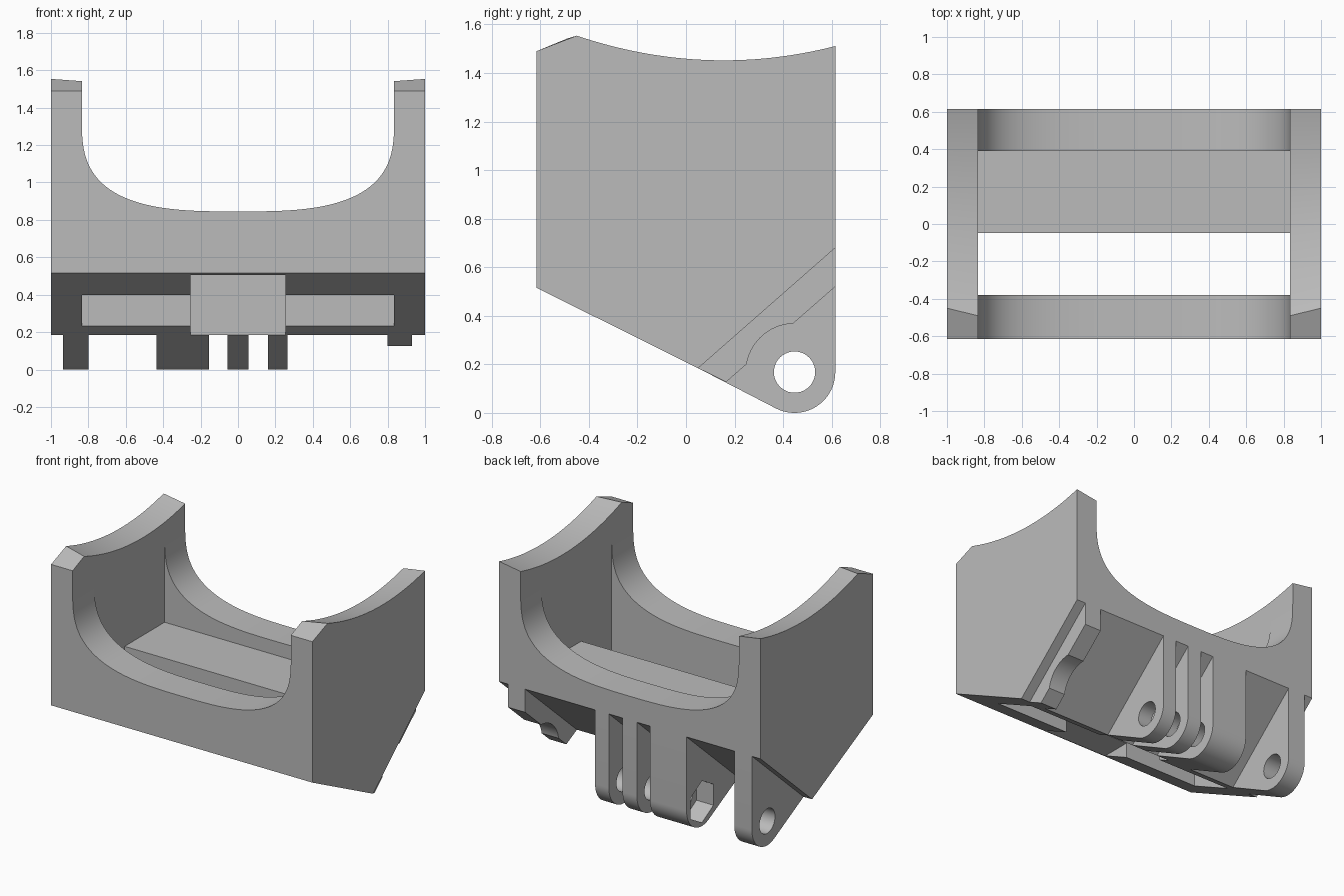
import bpy
import bmesh
from math import cos, sin, pi, radians

cube = bpy.data.objects.get("Cube")
if cube:
    bpy.data.objects.remove(cube)

grey = bpy.data.materials.new("mid grey")
grey.use_nodes = True
grey.diffuse_color = (0.5, 0.5, 0.5, 1)
grey.node_tree.nodes["Principled BSDF"].inputs["Base Color"].default_value = (0.5, 0.5, 0.5, 1)


def loft(name, sections):
    """Closed solid through matching rings of points."""
    bm = bmesh.new()
    rings = [[bm.verts.new(p) for p in ring] for ring in sections]
    for a, b in zip(rings, rings[1:]):
        for i in range(len(a)):
            j = (i + 1) % len(a)
            bm.faces.new((a[i], a[j], b[j], b[i]))
    bm.faces.new(rings[0])
    bm.faces.new(rings[-1])
    bmesh.ops.recalc_face_normals(bm, faces=bm.faces)
    mesh = bpy.data.meshes.new(name)
    bm.to_mesh(mesh)
    bm.free()
    mesh.materials.append(grey)
    obj = bpy.data.objects.new(name, mesh)
    bpy.context.collection.objects.link(obj)
    return obj


def prism_x(name, profile, x0, x1):
    return loft(name, [[(x, y, z) for y, z in profile] for x in (x0, x1)])


def prism_y(name, profile, y0, y1):
    return loft(name, [[(x, y, z) for x, z in profile] for y in (y0, y1)])


def box(name, x, y0, y1, z0, z1):
    return prism_x(name, [(y0, z0), (y1, z0), (y1, z1), (y0, z1)], -x, x)


def circle(r, n, start=0.0, end=2 * pi, closed=True):
    steps = n if closed else n - 1
    return [(PIN_Y + r * cos(start + (end - start) * i / steps),
             PIN_Z + r * sin(start + (end - start) * i / steps)) for i in range(n)]


def combine(target, tool, operation):
    mod = target.modifiers.new(operation, "BOOLEAN")
    mod.operation = operation
    mod.solver = "EXACT"
    mod.object = tool
    bpy.context.view_layer.objects.active = target
    bpy.ops.object.modifier_apply(modifier=mod.name)
    bpy.data.objects.remove(tool)


PIN_Y, PIN_Z = 0.447, 0.168
HALF_Y, INNER_X = 0.615, 0.835
KEEL = (0.05, 0.184)


# Outer body: sloped underside, dished top that drops towards the inside
def body_section(x, drop, peak):
    ring = [(x, -HALF_Y, 0.515), (x, *KEEL), (x, HALF_Y, 0.68)]
    n = 32
    for i in range(n + 1):
        y = HALF_Y + (peak - HALF_Y) * i / n
        ring.append((x, y, 1.452 - drop + (y - 0.155) ** 2 / 3.6))
    return ring + [(x, -HALF_Y, 1.49)]


outer, inner = (0, -0.45), (0.026, -0.49)
body = loft("cradle_body", [body_section(-1, *outer), body_section(-INNER_X, *inner),
                            body_section(INNER_X, *inner), body_section(1, *outer)])

# Hollow inside, floor opening and recess under the middle
combine(body, box("cavity", INNER_X, -0.38, 0.39, 0.75, 2), "DIFFERENCE")
combine(body, box("floor_opening", INNER_X, -0.38, -0.047, 0, 1), "DIFFERENCE")
combine(body, box("under_recess", 0.255, -0.8, KEEL[0], 0, 0.505), "DIFFERENCE")

# Saddle curve through the front and back walls
saddle = [(INNER_X, 2), (-INNER_X, 2)]
for i in range(65):
    t = pi + pi * i / 64
    c, s = cos(t), sin(t)
    x = INNER_X * abs(c) ** (2 / 3) * (1 if c > 0 else -1)
    saddle.append((x, 1.345 - 0.5 * abs(s) ** (2 / 3)))
combine(body, prism_y("saddle_cut", saddle, -0.8, 0.8), "DIFFERENCE")

# Hinge lugs with a pin hole
lug = [KEEL] + circle(0.168, 24, radians(243.5), 2 * pi, False) + [(HALF_Y, 0.68)]
for x0, x1 in ((-0.935, -0.8), (-0.435, -0.155), (-0.055, 0.055), (0.16, 0.265)):
    part = prism_x("hinge_lug", lug, x0, x1)
    combine(part, prism_x("pin_hole", circle(0.085, 40), x0 - 0.1, x1 + 0.1), "DIFFERENCE")
    if x0 == -0.435:
        nut = circle(0.145, 6, pi / 2, 2.5 * pi)
        combine(part, prism_x("nut_pocket", nut, x0 - 0.1, x0 + 0.13), "DIFFERENCE")
    combine(body, part, "UNION")

# Short stop lug with a round clearance
stop = prism_x("stop_lug", [KEEL, (0.165, 0.127), (HALF_Y, 0.52), (HALF_Y, 0.68)], 0.8, 0.93)
combine(stop, prism_x("clearance", circle(0.2, 64), 0.7, 1), "DIFFERENCE")
combine(body, stop, "UNION")

bpy.ops.object.select_all(action="DESELECT")
body.select_set(True)
bpy.context.view_layer.objects.active = body
bpy.ops.object.shade_smooth_by_angle(angle=radians(25))
